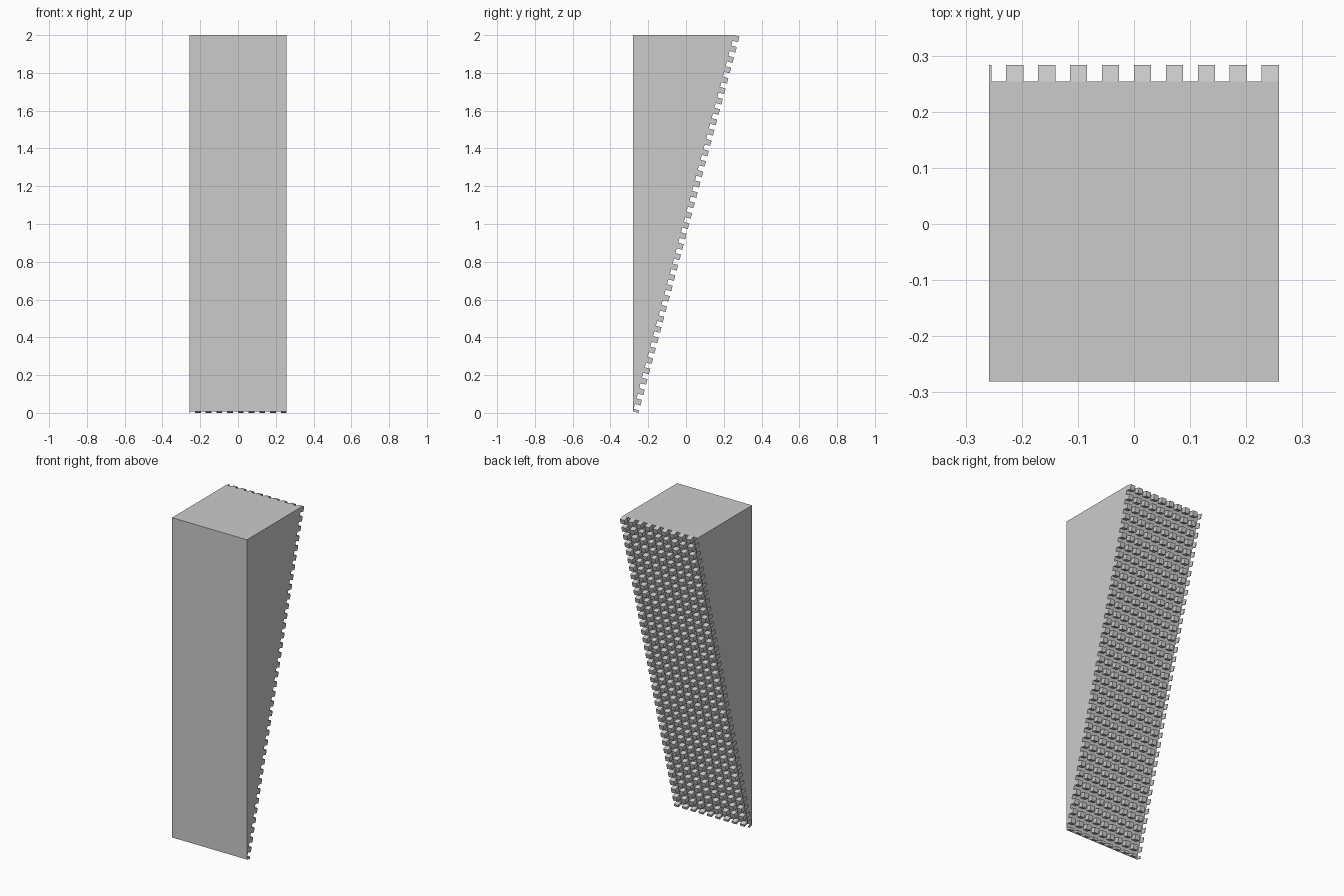
import bpy
import bmesh
from math import atan2, hypot
from mathutils import Matrix, Vector

cube = bpy.data.objects.get("Cube")
if cube:
    bpy.data.objects.remove(cube)

LEFT, RIGHT = 0.258, -0.258
FRONT, BACK = -0.281, 0.254
TIP, TOP = 0.008, 2.0
PITCH, STUD, HEIGHT = 0.0569, 0.0305, 0.0305

grey = bpy.data.materials.new("plain grey")
grey.use_nodes = True
colour = (0.6, 0.6, 0.6, 1)
grey.diffuse_color = colour
grey.node_tree.nodes["Principled BSDF"].inputs["Base Color"].default_value = colour


def finish(name, bm):
    bmesh.ops.recalc_face_normals(bm, faces=bm.faces)
    mesh = bpy.data.meshes.new(name)
    bm.to_mesh(mesh)
    bm.free()
    mesh.materials.append(grey)
    obj = bpy.data.objects.new(name, mesh)
    bpy.context.collection.objects.link(obj)
    return obj


def spans(length):
    """Stud intervals along a length, the last one clipped at the end."""
    start = 0.0
    while start < length:
        yield start, min(start + STUD, length)
        start += PITCH


# Wedge body: triangular side profile extruded across the width
bm = bmesh.new()
profile = [(FRONT, TIP), (BACK, TOP), (FRONT, TOP)]
side = bm.faces.new([bm.verts.new((RIGHT, y, z)) for y, z in profile])
extruded = bmesh.ops.extrude_face_region(bm, geom=[side])["geom"]
bmesh.ops.translate(bm, vec=(LEFT - RIGHT, 0, 0),
                    verts=[v for v in extruded if isinstance(v, bmesh.types.BMVert)])
finish("wedge_body", bm)

# Grid of square studs, laid out flat from the upper left corner of the slope
slope = hypot(BACK - FRONT, TOP - TIP)
bm = bmesh.new()
for u0, u1 in spans(LEFT - RIGHT):
    for v0, v1 in spans(slope):
        place = (Matrix.Translation((-(u0 + u1) / 2, -(v0 + v1) / 2, HEIGHT / 2))
                 @ Matrix.Diagonal((u1 - u0, v1 - v0, HEIGHT, 1)))
        bmesh.ops.create_cube(bm, size=1, matrix=place)

# Turn the grid onto the sloping back: its y runs up the slope, its z outward
up = Vector((0, BACK - FRONT, TOP - TIP)).normalized()
out = Vector((0, up.z, -up.y))
across = Vector((1, 0, 0))
# Mirror across so the layout keeps its left start with a right-handed frame
frame = Matrix((across, up, out)).transposed().to_4x4()
bm.transform(Matrix.Translation((LEFT, BACK, TOP)) @ frame)
finish("slope_studs", bm)
